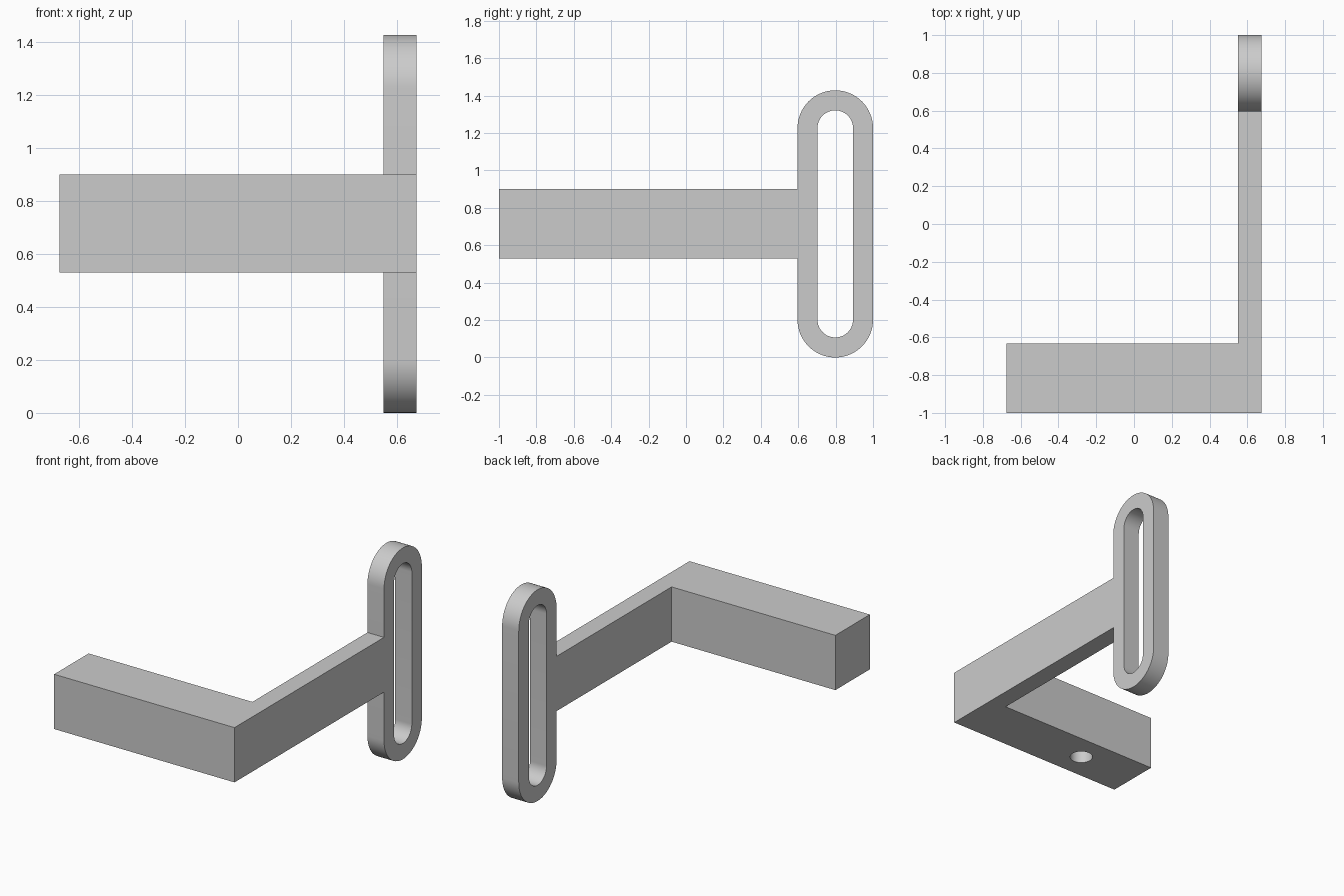
import bpy, bmesh
from math import pi, sin, cos

cube = bpy.data.objects.get("Cube")
if cube:
    bpy.data.objects.remove(cube, do_unlink=True)

grey = bpy.data.materials.new("light_grey")
grey.use_nodes = True
colour = (0.6, 0.6, 0.6, 1)
grey.diffuse_color = colour
grey.node_tree.nodes["Principled BSDF"].inputs["Base Color"].default_value = colour

X0, X1 = -0.674, 0.674          # overall width
ARM_X = 0.55                    # inner side of arm and loop
Z0, Z1 = 0.53, 0.90             # bar and arm height
LOOP_Y, LOOP_R, SLOT_R = 0.798, 0.202, 0.095
LOW_Z, HIGH_Z = 0.202, 1.226    # centres of the rounded ends


def make_object(name, bm):
    bmesh.ops.recalc_face_normals(bm, faces=bm.faces)
    mesh = bpy.data.meshes.new(name)
    bm.to_mesh(mesh)
    bm.free()
    mesh.materials.append(grey)
    obj = bpy.data.objects.new(name, mesh)
    bpy.context.collection.objects.link(obj)
    return obj


def smooth(obj):
    bpy.ops.object.select_all(action='DESELECT')
    obj.select_set(True)
    bpy.context.view_layer.objects.active = obj
    bpy.ops.object.shade_smooth_by_angle(angle=pi / 6)


def extrude(bm, faces, vector):
    result = bmesh.ops.extrude_face_region(bm, geom=faces)
    verts = [g for g in result["geom"] if isinstance(g, bmesh.types.BMVert)]
    bmesh.ops.translate(bm, verts=verts, vec=vector)


# L-shaped crossbar and arm, ending at the loop
bm = bmesh.new()
back = LOOP_Y - LOOP_R
outline = [(X0, -1), (X1, -1), (X1, back), (ARM_X, back), (ARM_X, -0.632), (X0, -0.632)]
face = bm.faces.new([bm.verts.new((x, y, Z0)) for x, y in outline])
extrude(bm, [face], (0, 0, Z1 - Z0))
bracket = make_object("crossbar_and_arm", bm)

# Blind round hole in the underside of the crossbar
bpy.ops.mesh.primitive_cylinder_add(vertices=48, radius=0.072, depth=0.5,
                                    location=(-0.24, -0.815, Z0))
cutter = bpy.context.object
cutter.name = "hole_cutter"
cutter.hide_render = True
cutter.data.materials.append(grey)
cut = bracket.modifiers.new("mounting_hole", 'BOOLEAN')
cut.object = cutter
cut.operation = 'DIFFERENCE'
cut.solver = 'EXACT'
bpy.ops.object.select_all(action='DESELECT')
bracket.select_set(True)
bpy.context.view_layer.objects.active = bracket
bpy.ops.object.modifier_apply(modifier=cut.name)
bpy.data.objects.remove(cutter, do_unlink=True)
smooth(bracket)


# Upright slotted loop
def stadium(bm, radius, steps=32):
    ring = []
    for centre, start in ((HIGH_Z, 0), (LOW_Z, pi)):
        for i in range(steps + 1):
            a = start + pi * i / steps
            ring.append(bm.verts.new((ARM_X, LOOP_Y + radius * cos(a), centre + radius * sin(a))))
    return ring


bm = bmesh.new()
outer, inner = stadium(bm, LOOP_R), stadium(bm, SLOT_R)
n = len(outer)
faces = [bm.faces.new((outer[i], outer[(i + 1) % n], inner[(i + 1) % n], inner[i]))
         for i in range(n)]
extrude(bm, faces, (X1 - ARM_X, 0, 0))
smooth(make_object("slotted_loop", bm))
